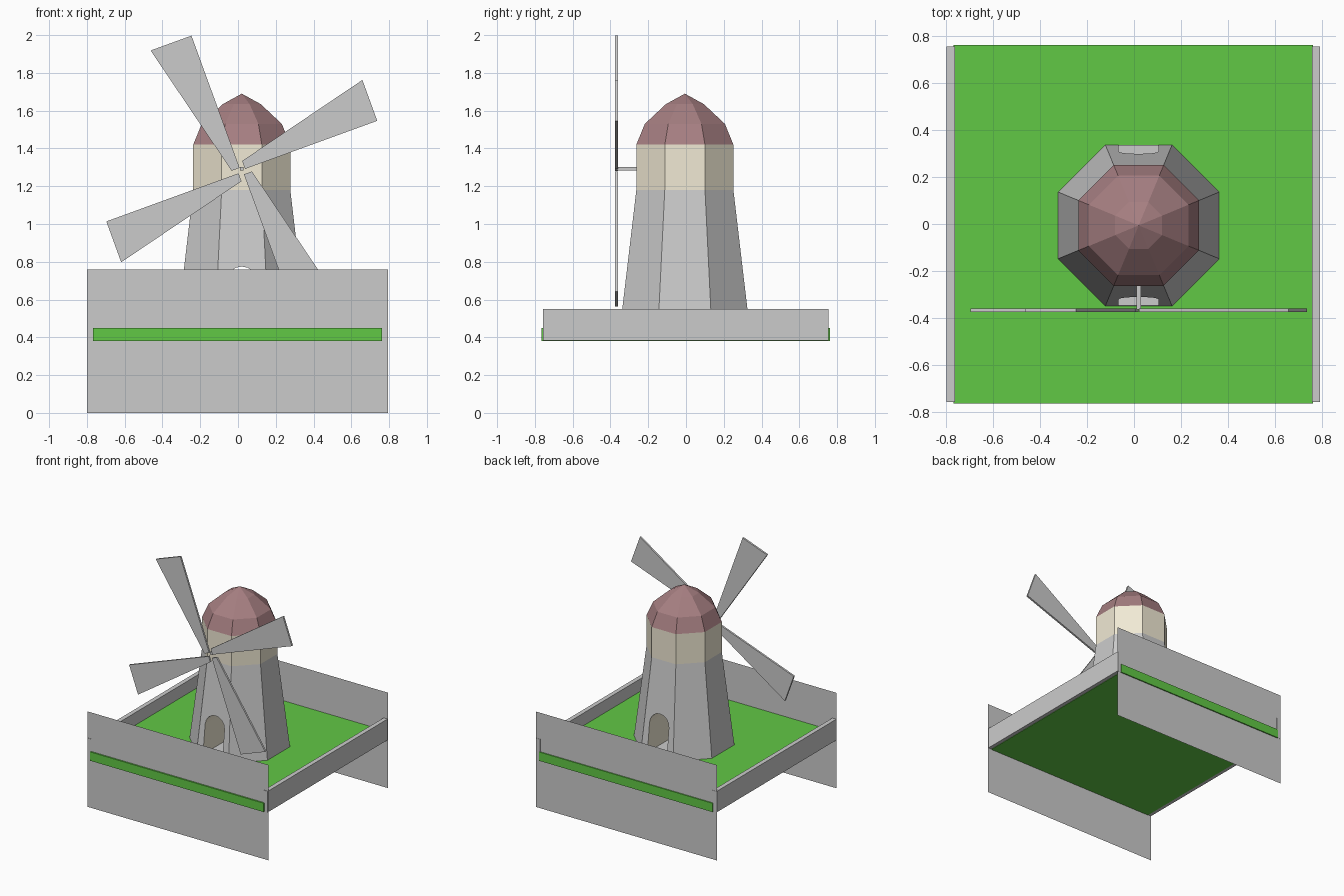
import bpy, bmesh
from math import radians, cos, sin, pi
from mathutils import Matrix

if "Cube" in bpy.data.objects:
    bpy.data.objects.remove(bpy.data.objects["Cube"])

CX, CY = 0.02, -0.006   # tower axis


def material(name, rgb):
    m = bpy.data.materials.new(name)
    m.diffuse_color = (*rgb, 1)
    m.use_nodes = True
    m.node_tree.nodes["Principled BSDF"].inputs["Base Color"].default_value = m.diffuse_color
    return m


GREEN = material("grass", (0.12, 0.58, 0.06))
CREAM = material("cream", (0.88, 0.82, 0.66))
MAROON = material("maroon", (0.38, 0.21, 0.22))
GREY = material("stone", (0.8, 0.8, 0.8))


def make(name, verts, faces, mat=None):
    me = bpy.data.meshes.new(name)
    me.from_pydata(verts, [], faces)
    bm = bmesh.new()
    bm.from_mesh(me)
    bmesh.ops.recalc_face_normals(bm, faces=bm.faces)
    bm.to_mesh(me)
    bm.free()
    ob = bpy.data.objects.new(name, me)
    bpy.context.collection.objects.link(ob)
    if mat:
        me.materials.append(mat)
    return ob


def prism(name, outline, y0, y1, mat=None):
    """Extrude an (x, z) outline from y0 to y1."""
    n = len(outline)
    verts = [(x, y, z) for y in (y0, y1) for x, z in outline]
    faces = [tuple(range(n)), tuple(range(n, 2 * n))]
    faces += [(i, (i + 1) % n, n + (i + 1) % n, n + i) for i in range(n)]
    return make(name, verts, faces, mat)


def box(name, x0, x1, y0, y1, z0, z1, mat=None):
    return prism(name, [(x0, z0), (x1, z0), (x1, z1), (x0, z1)], y0, y1, mat)


def octagon(name, profile, mat=None, apex=None):
    """Stack of octagons from (half width across flats, z) rows."""
    verts, faces = [], [tuple(range(8))]
    for a, z in profile:
        r = a / cos(pi / 8)
        verts += [(CX + r * cos(pi / 8 + k * pi / 4), CY + r * sin(pi / 8 + k * pi / 4), z)
                  for k in range(8)]
    for j in range(0, 8 * (len(profile) - 1), 8):
        faces += [(j + k, j + (k + 1) % 8, j + 8 + (k + 1) % 8, j + 8 + k) for k in range(8)]
    top = len(verts) - 8
    if apex:
        verts.append((CX, CY, apex))
        faces += [(top + k, top + (k + 1) % 8, top + 8) for k in range(8)]
    else:
        faces.append(tuple(range(top, top + 8)))
    return make(name, verts, faces, mat)


# Grass slab with side walls and thin front and back panels
box("grass_slab", -0.768, 0.762, -0.765, 0.762, 0.38, 0.45, GREEN)
for side, x in (("left", -0.798), ("right", 0.757)):
    box(side + "_wall", x, x + 0.035, -0.757, 0.755, 0.383, 0.55)
for side, y in (("front", -0.753), ("back", 0.753)):
    make(side + "_panel", [(-0.8, y, 0), (0.795, y, 0), (0.795, y, 0.76), (-0.8, y, 0.76)],
         [(0, 1, 2, 3)])

# Tower: tapered base, cream band, domed cap
base = octagon("tower_base", [(0.343, 0.45), (0.257, 1.18)], GREY)
octagon("tower_band", [(0.257, 1.18), (0.257, 1.42)], CREAM)
octagon("cap", [(0.257, 1.42), (0.212, 1.53), (0.1, 1.635)], MAROON, apex=1.69)

# Arched doorway running through the tower from front to back
r = 0.085
arch = [(CX - r, 0.46), (CX + r, 0.46)]
arch += [(CX + r * cos(k * pi / 8), 0.69 + r * sin(k * pi / 8)) for k in range(9)]
cutter = prism("doorway_cutter", arch, -0.5, 0.5, CREAM)
cutter.data.materials.append(GREY)
cutter.data.polygons[2].material_index = 1   # stone floor
cutter.hide_render = True
cutter.hide_set(True)
cut = base.modifiers.new("doorway", 'BOOLEAN')
cut.object = cutter
cut.operation = 'DIFFERENCE'
cut.solver = 'EXACT'
cut.material_mode = 'TRANSFER'

# Shaft and four tapered sails
hub_z = 1.283
box("sail_shaft", CX - 0.01, CX + 0.01, -0.365, -0.2, hub_z, hub_z + 0.02)
blade = [(0.02, 0.005), (0.765, 0.005), (0.765, 0.235), (0.02, 0.05)]
for i in range(4):
    ob = prism(f"sail_{i + 1}", [(x, z) for x, z in blade], -0.375, -0.36)
    ob.data.transform(Matrix.Translation((CX, 0, hub_z - 0.003))
                      @ Matrix.Rotation(-radians(20 + 90 * i), 4, 'Y'))
